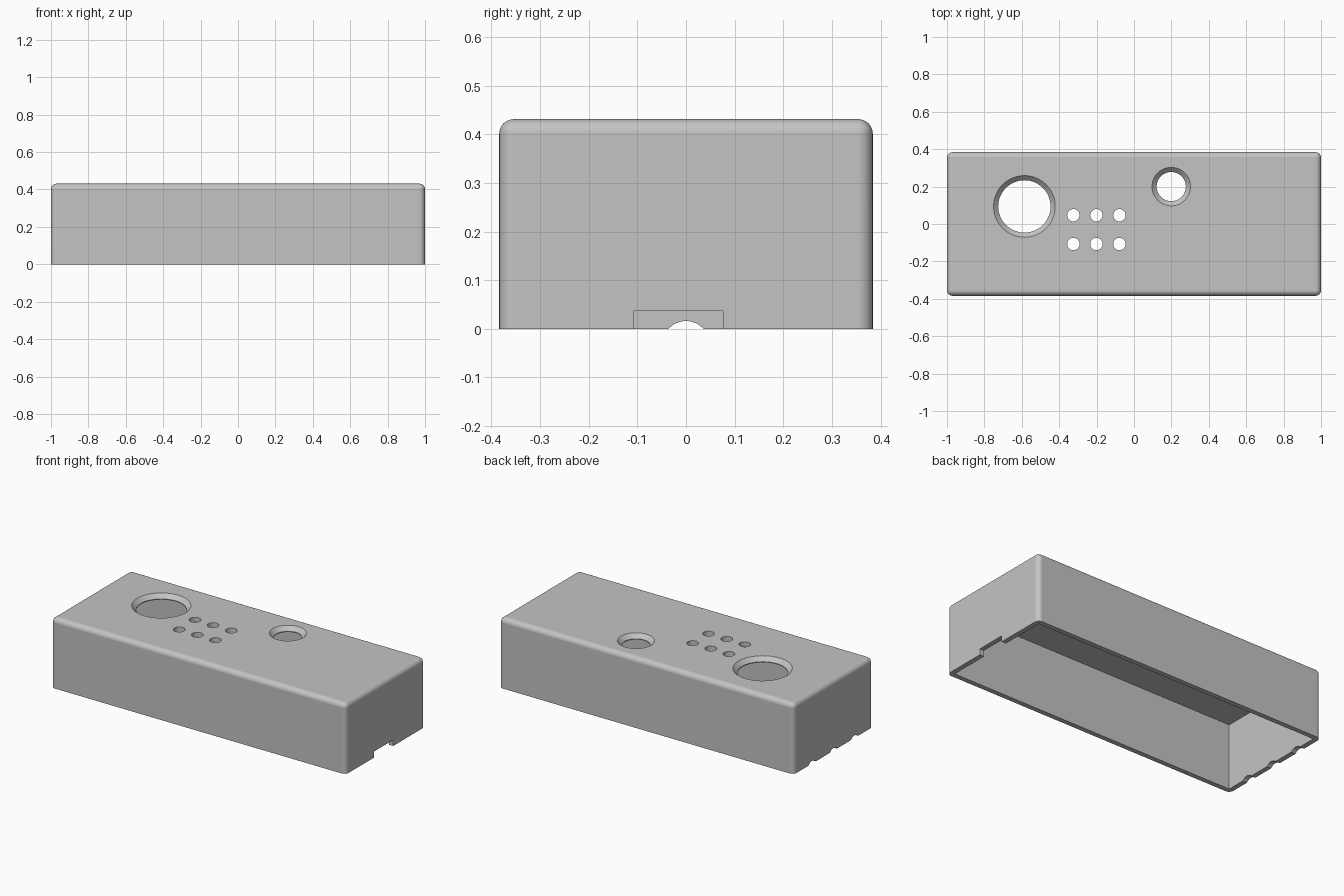
import bpy
import bmesh
import math

cube = bpy.data.objects.get("Cube")
if cube:
    bpy.data.objects.remove(cube, do_unlink=True)

# Overall sizes
LENGTH, WIDTH, HEIGHT = 2.0, 0.768, 0.431
WALL, ROOF, ROUND = 0.03, 0.03, 0.03
CHAMFER = 0.025

grey = bpy.data.materials.new("plain_grey")
grey.use_nodes = True
colour = (0.55, 0.55, 0.55, 1)
grey.diffuse_color = colour
grey.node_tree.nodes["Principled BSDF"].inputs["Base Color"].default_value = colour


def make_object(name, bm):
    mesh = bpy.data.meshes.new(name)
    bmesh.ops.recalc_face_normals(bm, faces=bm.faces)
    bm.to_mesh(mesh)
    bm.free()
    mesh.materials.append(grey)
    obj = bpy.data.objects.new(name, mesh)
    bpy.context.collection.objects.link(obj)
    return obj


def box(name, low, high):
    bm = bmesh.new()
    bmesh.ops.create_cube(bm, size=1)
    for v in bm.verts:
        for i in range(3):
            v.co[i] = high[i] if v.co[i] > 0 else low[i]
    return make_object(name, bm)


def lathe(name, profile, centre, steps=48):
    """Closed solid from (radius, height) rings about a vertical axis."""
    bm = bmesh.new()
    rings = []
    for r, z in profile:
        rings.append([bm.verts.new((centre[0] + r * math.cos(math.tau * i / steps),
                                    centre[1] + r * math.sin(math.tau * i / steps), z))
                      for i in range(steps)])
    for a, b in zip(rings, rings[1:]):
        for i in range(steps):
            j = (i + 1) % steps
            bm.faces.new((a[i], a[j], b[j], b[i]))
    bm.faces.new(rings[0])
    bm.faces.new(rings[-1])
    return make_object(name, bm)


def cut(target, cutter):
    mod = target.modifiers.new("cut", "BOOLEAN")
    mod.operation = "DIFFERENCE"
    mod.solver = "EXACT"
    mod.object = cutter
    bpy.context.view_layer.objects.active = target
    bpy.ops.object.modifier_apply(modifier=mod.name)
    bpy.data.objects.remove(cutter, do_unlink=True)


# Outer body, rounded on all edges except around the open base
body = box("enclosure_shell", (-LENGTH / 2, -WIDTH / 2, 0), (LENGTH / 2, WIDTH / 2, HEIGHT))
bm = bmesh.new()
bm.from_mesh(body.data)
edges = [e for e in bm.edges if any(v.co.z > HEIGHT / 2 for v in e.verts)]
bmesh.ops.bevel(bm, geom=edges, offset=ROUND, segments=8, profile=0.5, affect="EDGES")
bm.to_mesh(body.data)
bm.free()

# Hollow, open underneath
cut(body, box("cavity", (WALL - LENGTH / 2, WALL - WIDTH / 2, -0.1),
              (LENGTH / 2 - WALL, WIDTH / 2 - WALL, HEIGHT - ROOF)))

# Two chamfered openings in the roof
for x, y, r in ((-0.586, 0.094, 0.14), (0.199, 0.2, 0.078)):
    cut(body, lathe("opening", ((r, HEIGHT - 0.2), (r, HEIGHT - CHAMFER),
                                (r + CHAMFER, HEIGHT), (r + CHAMFER, HEIGHT + 0.1)), (x, y)))

# Two rows of three small holes
for x in (-0.324, -0.201, -0.078):
    for y in (0.047, -0.107):
        cut(body, lathe("small_hole", ((0.033, HEIGHT - 0.2), (0.033, HEIGHT + 0.1)), (x, y), 32))

# Rectangular notch at the foot of the left end
cut(body, box("notch", (LENGTH / 2 - 0.1, -0.108, -0.1), (LENGTH / 2 + 0.1, 0.076, 0.037)))

# Three shallow round cable notches at the foot of the right end
for y in (-0.205, 0, 0.205):
    rod = lathe("cable_notch", ((0.048, -0.1), (0.048, 0.1)), (0, 0))
    for v in rod.data.vertices:
        a, b, c = v.co
        v.co = (c - LENGTH / 2, a + y, b - 0.032)
    cut(body, rod)

# Smooth rounds, sharp edges, evenly shaded flat faces
bpy.ops.object.select_all(action="DESELECT")
body.select_set(True)
bpy.context.view_layer.objects.active = body
bpy.ops.object.shade_smooth_by_angle(angle=math.radians(30))
normals = body.modifiers.new("even_normals", "WEIGHTED_NORMAL")
normals.keep_sharp = True
normals.weight = 100
